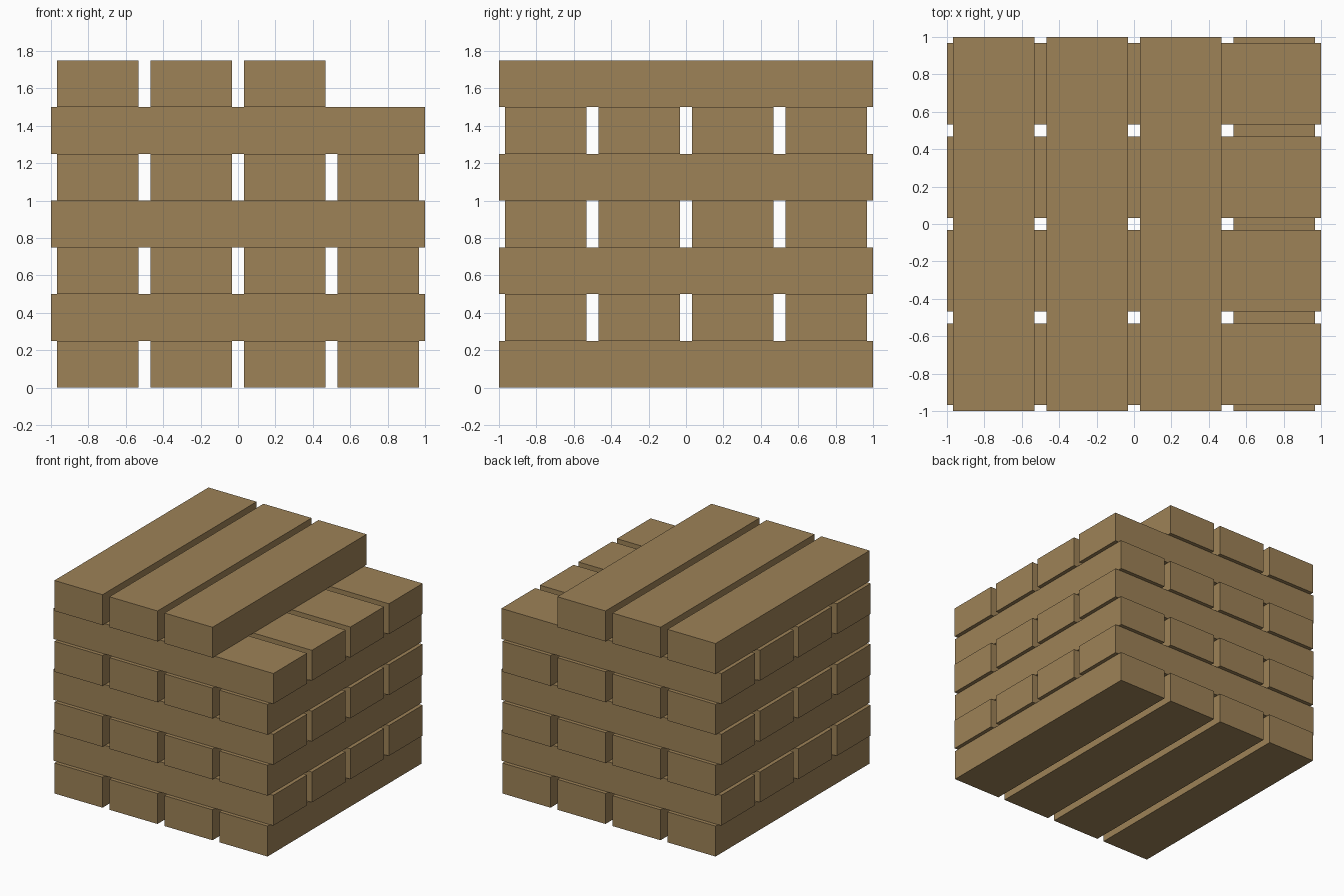
import bpy

if "Cube" in bpy.data.objects:
    bpy.data.objects.remove(bpy.data.objects["Cube"])

LENGTH, WIDTH, HEIGHT, PITCH = 2.0, 0.4375, 0.25, 0.5
LAYERS, PER_LAYER = 7, 4

wood = bpy.data.materials.new("oak_brown")
wood.diffuse_color = (0.337, 0.223, 0.095, 1.0)
wood.use_nodes = True
wood.node_tree.nodes["Principled BSDF"].inputs["Base Color"].default_value = wood.diffuse_color


def beam(name, location, size):
    bpy.ops.mesh.primitive_cube_add(size=1, location=location)
    obj = bpy.context.object
    obj.name = name
    obj.scale = size
    bpy.ops.object.transform_apply(location=False, rotation=False, scale=True)
    obj.data.materials.append(wood)


# Stacked layers of beams, alternating direction
for layer in range(LAYERS):
    z = (layer + 0.5) * HEIGHT
    # The top layer lacks its right-hand beam
    count = PER_LAYER - 1 if layer == LAYERS - 1 else PER_LAYER
    for i in range(count):
        offset = (i - (PER_LAYER - 1) / 2) * PITCH
        if layer % 2 == 0:
            beam(f"lengthwise_beam_{layer + 1}_{i + 1}", (offset, 0, z), (WIDTH, LENGTH, HEIGHT))
        else:
            beam(f"crosswise_beam_{layer + 1}_{i + 1}", (0, offset, z), (LENGTH, WIDTH, HEIGHT))
